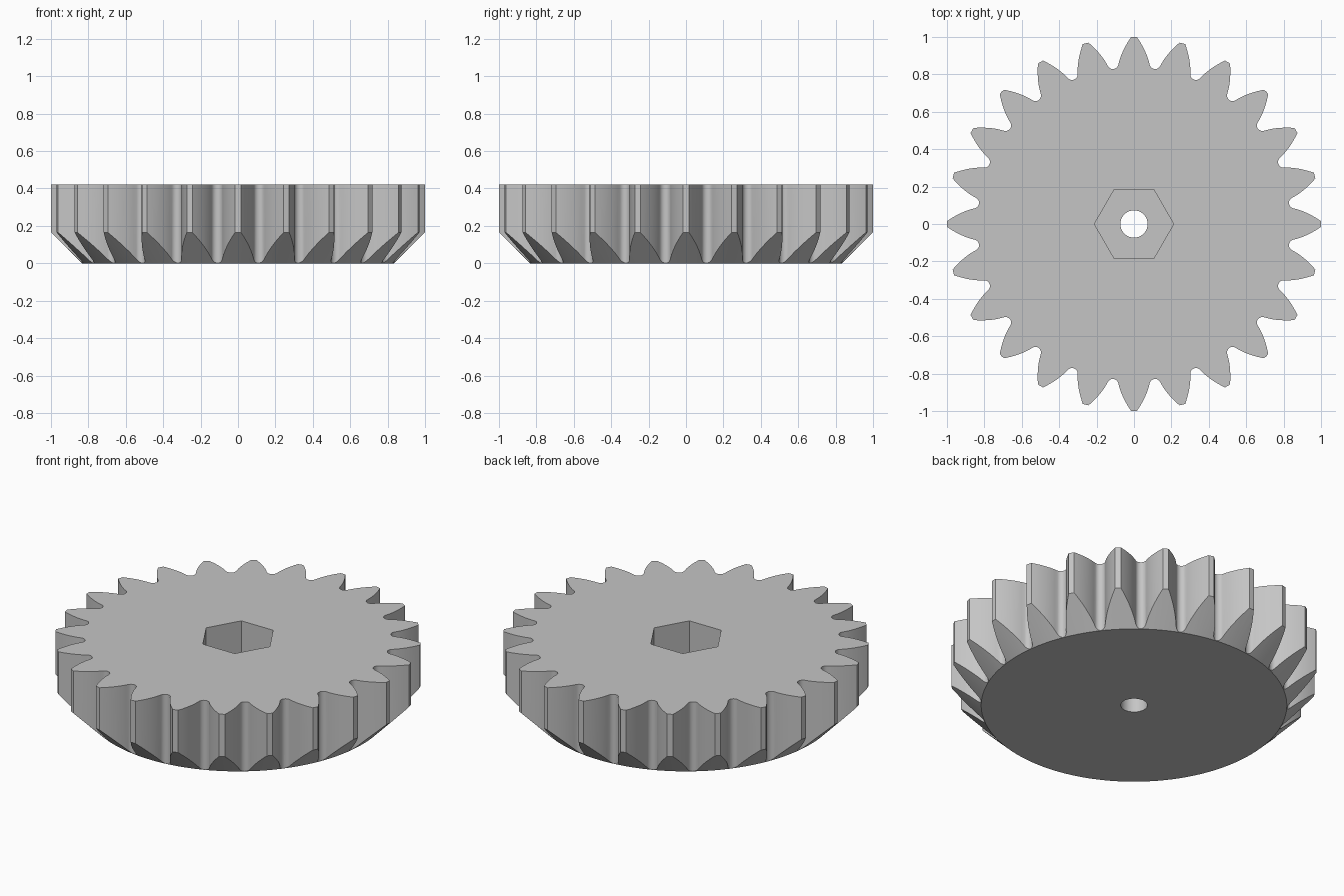
import bpy, bmesh
from math import sin, cos, tan, acos, pi, radians
from mathutils import Vector, Matrix

cube = bpy.data.objects.get("Cube")
if cube:
    bpy.data.objects.remove(cube, do_unlink=True)

TEETH, HEIGHT = 24, 0.42
OUTER, PITCH = 1.0, 12 / 13
BASE = PITCH * cos(radians(28))
ROOT_CENTRE, FILLET = 0.866, 0.03
CHAMFER_BOTTOM = 0.835
POCKET_FLOOR = 0.18
STEP = 2 * pi / TEETH

grey = bpy.data.materials.new("plain grey")
grey.use_nodes = True
grey.diffuse_color = (0.56, 0.56, 0.56, 1)
grey.node_tree.nodes["Principled BSDF"].inputs["Base Color"].default_value = grey.diffuse_color


def make_object(name, bm):
    bmesh.ops.recalc_face_normals(bm, faces=bm.faces)
    mesh = bpy.data.meshes.new(name)
    bm.to_mesh(mesh)
    bm.free()
    mesh.materials.append(grey)
    obj = bpy.data.objects.new(name, mesh)
    bpy.context.collection.objects.link(obj)
    return obj


def prism(name, points, z0, z1):
    bm = bmesh.new()
    face = bm.faces.new([bm.verts.new((x, y, z0)) for x, y in points])
    top = bmesh.ops.extrude_face_region(bm, geom=[face])["geom"]
    verts = [v for v in top if isinstance(v, bmesh.types.BMVert)]
    bmesh.ops.translate(bm, verts=verts, vec=(0, 0, z1 - z0))
    return make_object(name, bm)


def circle(radius, sides):
    return [(radius * cos(2 * pi * i / sides), radius * sin(2 * pi * i / sides))
            for i in range(sides)]


def involute(angle):
    return tan(angle) - angle


def half_angle(r):
    # Half the tooth's angular width at radius r
    return pi / (2 * TEETH) + involute(acos(BASE / PITCH)) - involute(acos(BASE / r))


def tooth_outline():
    # One tooth pointing along +x, followed by the rounded gap after it
    tilt = radians(22)
    start = ROOT_CENTRE - FILLET * sin(tilt)
    radii = [start + (OUTER - start) * i / 9 for i in range(1, 10)]
    rising = [Vector((r * cos(half_angle(r)), -r * sin(half_angle(r)))) for r in radii]
    falling = [Vector((p.x, -p.y)) for p in reversed(rising)]
    turn = Matrix.Rotation(STEP / 2, 2)
    gap = []
    for i in range(11):
        a = -(pi / 2 - tilt) + (pi - 2 * tilt) * i / 10
        gap.append(turn @ Vector((ROOT_CENTRE - FILLET * cos(a), FILLET * sin(a))))
    return rising + [Vector((OUTER, 0))] + falling + gap


def boolean(target, cutter, operation):
    mod = target.modifiers.new(cutter.name, 'BOOLEAN')
    mod.operation = operation
    mod.solver = 'EXACT'
    mod.object = cutter
    bpy.context.view_layer.objects.active = target
    bpy.ops.object.modifier_apply(modifier=mod.name)
    bpy.data.objects.remove(cutter, do_unlink=True)


# Toothed wheel
tooth = tooth_outline()
outline = [Matrix.Rotation(STEP * i, 2) @ p for i in range(TEETH) for p in tooth]
gear = prism("gear_wheel", outline, 0, HEIGHT)

# Conical chamfer on the lower ends of the teeth
bm = bmesh.new()
depth = HEIGHT + 0.2
bmesh.ops.create_cone(bm, cap_ends=True, segments=192, radius1=CHAMFER_BOTTOM - 0.1,
                      radius2=CHAMFER_BOTTOM - 0.1 + depth, depth=depth,
                      matrix=Matrix.Translation((0, 0, depth / 2 - 0.1)))
boolean(gear, make_object("chamfer_cone", bm), 'INTERSECT')

# Axle hole and hexagonal nut pocket
boolean(gear, prism("axle_hole", circle(0.073, 48), -0.1, HEIGHT + 0.1), 'DIFFERENCE')
boolean(gear, prism("nut_pocket", circle(0.212, 6), POCKET_FLOOR, HEIGHT + 0.1), 'DIFFERENCE')

bpy.ops.object.select_all(action='DESELECT')
gear.select_set(True)
bpy.context.view_layer.objects.active = gear
bpy.ops.object.shade_smooth_by_angle(angle=radians(25))
